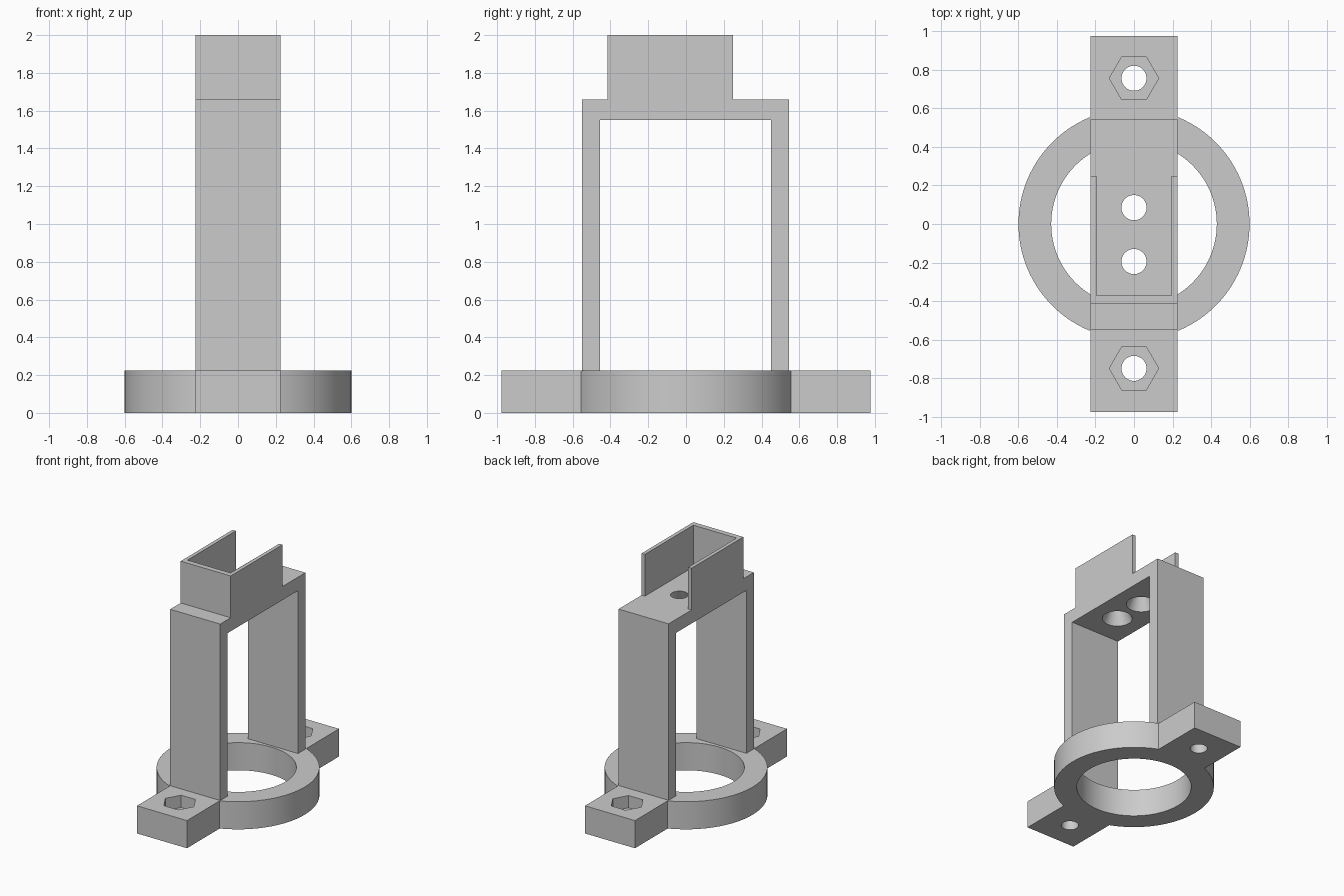
import bpy
import bmesh
import math

cube = bpy.data.objects.get("Cube")
if cube:
    bpy.data.objects.remove(cube, do_unlink=True)

grey = bpy.data.materials.new("plain grey")
grey.use_nodes = True
colour = (0.6, 0.6, 0.6, 1)
grey.diffuse_color = colour
grey.node_tree.nodes["Principled BSDF"].inputs["Base Color"].default_value = colour

HALF_WIDTH = 0.225
BASE_TOP = 0.225
BRIDGE_LOW, BRIDGE_TOP = 1.55, 1.66


def extrude(name, points, offset):
    """Prism made by sweeping a closed outline along an offset."""
    bm = bmesh.new()
    face = bm.faces.new([bm.verts.new(p) for p in points])
    swept = bmesh.ops.extrude_face_region(bm, geom=[face])["geom"]
    verts = [v for v in swept if isinstance(v, bmesh.types.BMVert)]
    bmesh.ops.translate(bm, verts=verts, vec=offset)
    bmesh.ops.recalc_face_normals(bm, faces=bm.faces)
    mesh = bpy.data.meshes.new(name)
    bm.to_mesh(mesh)
    bm.free()
    mesh.materials.append(grey)
    obj = bpy.data.objects.new(name, mesh)
    bpy.context.collection.objects.link(obj)
    return obj


def round_part(name, y, z0, z1, r0, r1=None, sides=96):
    """Upright cylinder, cone or hexagon centred on x = 0."""
    bpy.ops.mesh.primitive_cone_add(
        vertices=sides, radius1=r0, radius2=r0 if r1 is None else r1,
        depth=z1 - z0, location=(0, y, (z0 + z1) / 2))
    obj = bpy.context.object
    obj.name = name
    obj.data.materials.append(grey)
    return obj


def combine(target, tool, operation):
    bpy.context.view_layer.objects.active = target
    mod = target.modifiers.new(operation, "BOOLEAN")
    mod.operation = operation
    mod.solver = "EXACT"
    mod.object = tool
    bpy.ops.object.modifier_apply(modifier=mod.name)
    bpy.data.objects.remove(tool, do_unlink=True)


def finish(obj):
    bpy.ops.object.select_all(action="DESELECT")
    obj.select_set(True)
    bpy.context.view_layer.objects.active = obj
    bpy.ops.object.shade_smooth_by_angle(angle=math.radians(25))


# Base ring with a mounting tab at each end
base = round_part("base_ring", 0, 0, BASE_TOP, 0.6, sides=128)
w = HALF_WIDTH
tabs = extrude("tabs", [(-w, -0.977, 0), (w, -0.977, 0), (w, 0.977, 0), (-w, 0.977, 0)],
               (0, 0, BASE_TOP))
combine(base, tabs, "UNION")
combine(base, round_part("bore", 0, -0.1, 0.4, 0.43, sides=128), "DIFFERENCE")

# Hexagonal nut pockets and bolt holes in the tabs
for y in (-0.75, 0.757):
    pocket = round_part("pocket", y, 0.125, 0.4, 0.128, sides=6)
    pocket.rotation_euler.z = math.radians(30)
    bpy.context.view_layer.update()
    combine(base, pocket, "DIFFERENCE")
    combine(base, round_part("bolt_hole", y, -0.1, 0.4, 0.065, sides=48), "DIFFERENCE")
finish(base)

# Two legs joined by a bridge
arch = [(-0.55, BASE_TOP), (-0.455, BASE_TOP), (-0.455, BRIDGE_LOW), (0.45, BRIDGE_LOW),
        (0.45, BASE_TOP), (0.545, BASE_TOP), (0.545, BRIDGE_TOP), (-0.55, BRIDGE_TOP)]
frame = extrude("legs_and_bridge", [(-w, y, z) for y, z in arch], (2 * w, 0, 0))

# Countersunk screw holes, wider on the underside
for y in (-0.195, 0.085):
    combine(frame, round_part("screw_hole", y, BRIDGE_LOW - 0.01, BRIDGE_TOP + 0.01,
                              0.117, 0.061, sides=48), "DIFFERENCE")
finish(frame)

# Holder on the bridge, open at the top and the back
inner = 0.195
tray = [(-w, 0.25), (-w, -0.415), (w, -0.415), (w, 0.25),
        (inner, 0.25), (inner, -0.372), (-inner, -0.372), (-inner, 0.25)]
extrude("holder_walls", [(x, y, BRIDGE_TOP) for x, y in tray], (0, 0, 2 - BRIDGE_TOP))
